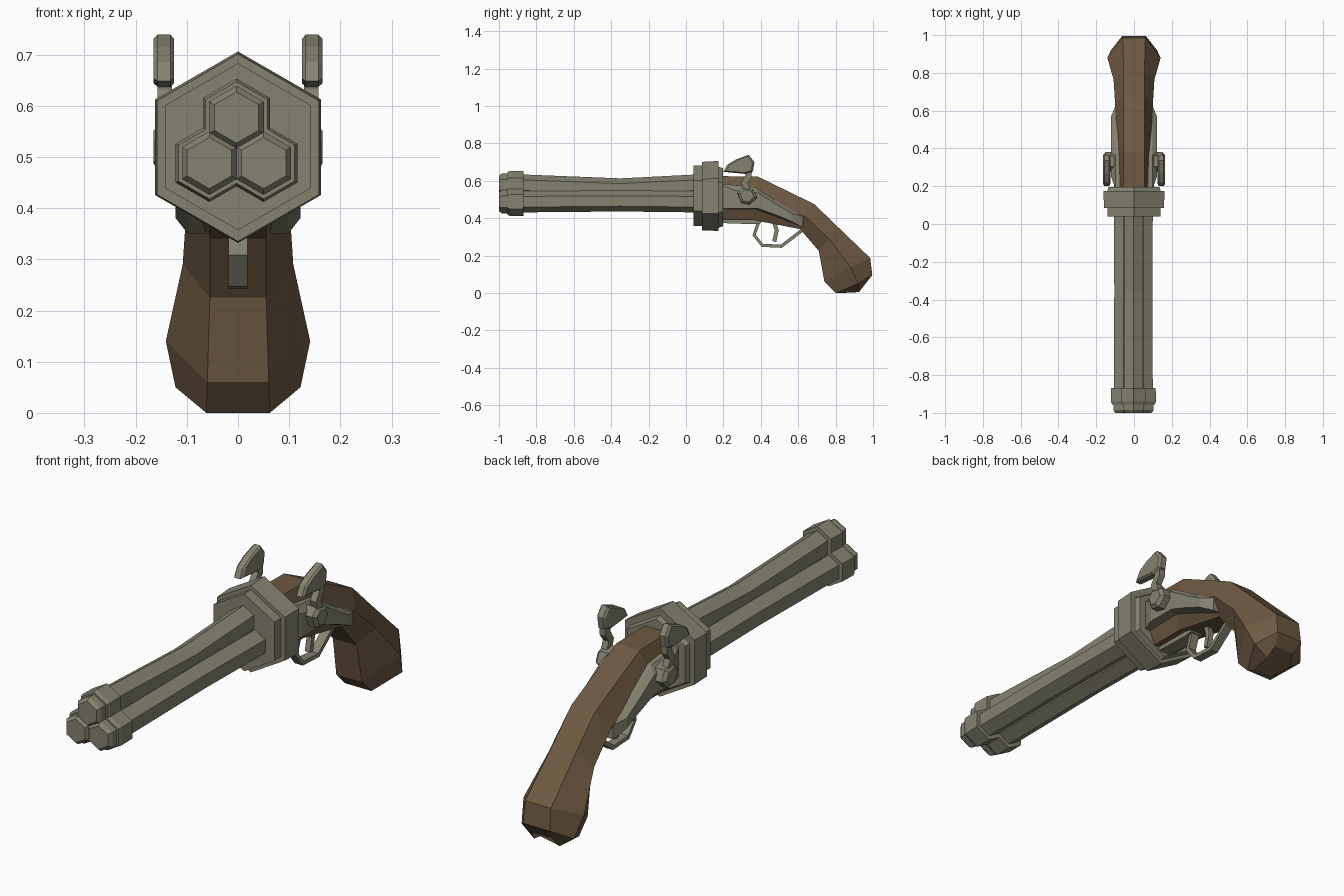
import bpy, bmesh, math
from mathutils import Vector

if "Cube" in bpy.data.objects:
    bpy.data.objects.remove(bpy.data.objects["Cube"])


def material(name, rgb):
    m = bpy.data.materials.new(name)
    m.diffuse_color = (*rgb, 1)
    m.use_nodes = True
    m.node_tree.nodes["Principled BSDF"].inputs["Base Color"].default_value = m.diffuse_color
    return m


METAL = material("aged metal", (0.235, 0.225, 0.16))
WOOD = material("walnut wood", (0.155, 0.1, 0.054))


def loft(name, sections, mat, closed=False):
    """Skin a list of equal-length point rings, capping the ends."""
    bm = bmesh.new()
    rings = [[bm.verts.new(p) for p in s] for s in sections]
    n = len(rings[0])
    pairs = list(zip(rings, rings[1:]))
    for a, b in pairs:
        for i in range(n):
            j = (i + 1) % n
            bm.faces.new((a[i], a[j], b[j], b[i]))
    bm.faces.new(rings[0])
    bm.faces.new(rings[-1])
    bmesh.ops.recalc_face_normals(bm, faces=bm.faces)
    me = bpy.data.meshes.new(name)
    bm.to_mesh(me)
    bm.free()
    me.materials.append(mat)
    ob = bpy.data.objects.new(name, me)
    bpy.context.collection.objects.link(ob)
    return ob


def hexagon(x, y, z, r):
    return [(x + r * math.sin(k * math.pi / 3), y, z + r * math.cos(k * math.pi / 3))
            for k in range(6)]


def hex_rod(name, stations, mat=METAL):
    return loft(name, [hexagon(*s) for s in stations], mat)


def slab(name, profile, stations, mat=METAL):
    """Extrude a (y, z) profile along x; stations are (x, scale about centre)."""
    cy = sum(p[0] for p in profile) / len(profile)
    cz = sum(p[1] for p in profile) / len(profile)
    return loft(name, [[(x, cy + (y - cy) * s, cz + (z - cz) * s) for y, z in profile]
                       for x, s in stations], mat)


def strap(name, path, half_width, thick, mat=METAL):
    """Flat bar following a (y, z) path."""
    pts = [Vector(p) for p in path]
    rings = []
    for i, p in enumerate(pts):
        d = (pts[min(i + 1, len(pts) - 1)] - pts[max(i - 1, 0)]).normalized()
        n = Vector((-d.y, d.x)) * thick / 2
        a, b = p + n, p - n
        w = half_width
        rings.append([(-w, a.x, a.y), (w, a.x, a.y), (w, b.x, b.y), (-w, b.x, b.y)])
    return loft(name, rings, mat)


# Three hexagonal barrels with muzzle collars and chamfered tips
for label, x, z, waist in (("top", 0, 0.577, 0.557), ("left", -0.053, 0.488, 0.492),
                           ("right", 0.053, 0.488, 0.492)):
    x -= 0.003
    hex_rod(label + "_barrel", [(x, -0.88, z, 0.057), (x, -0.35, waist, 0.056),
                                (x, 0.06, z, 0.057)])
    hex_rod(label + "_muzzle_collar", [(x, -0.955, z, 0.07), (x, -0.94, z, 0.076),
                                       (x, -0.868, z, 0.075)])
    hex_rod(label + "_muzzle_tip", [(x, -1.0, z, 0.05), (x, -0.985, z, 0.062),
                                    (x, -0.94, z, 0.062)])

# Stepped hexagonal breech block
hex_rod("breech_front_plate", [(0, 0.04, 0.52, 0.163), (0, 0.09, 0.52, 0.163)])
hex_rod("breech_block", [(0, 0.085, 0.518, 0.183), (0, 0.175, 0.519, 0.187)])
hex_rod("breech_rear_plate", [(0, 0.17, 0.512, 0.165), (0, 0.197, 0.512, 0.155)])


# Curved wooden grip: six-sided sections as top, side and bottom points
def grip_section(top, side, bottom, w, f):
    return [(-f, *top), (f, *top), (w, *side), (f, *bottom), (-f, *bottom), (-w, *side)]


loft("grip", [grip_section(*s) for s in (
    ((0.18, 0.625), (0.18, 0.51), (0.18, 0.39), 0.105, 0.055),
    ((0.385, 0.622), (0.37, 0.5), (0.36, 0.39), 0.104, 0.055),
    ((0.685, 0.476), (0.635, 0.41), (0.61, 0.342), 0.1, 0.055),
    ((0.80, 0.365), (0.765, 0.29), (0.71, 0.225), 0.108, 0.055),
    ((0.985, 0.187), (0.88, 0.14), (0.74, 0.06), 0.141, 0.06),
    ((0.996, 0.096), (0.92, 0.05), (0.80, 0.0), 0.122, 0.062),
    ((0.96, 0.05), (0.925, 0.005), (0.83, 0.0), 0.06, 0.045))], WOOD)

# Lock plates and hammers on both sides
plate = [(0.185, 0.585), (0.37, 0.565), (0.52, 0.47), (0.625, 0.41), (0.625, 0.35),
         (0.52, 0.395), (0.37, 0.45), (0.185, 0.45)]
head = [(0.2, 0.648), (0.22, 0.685), (0.27, 0.715), (0.335, 0.739), (0.366, 0.7),
        (0.358, 0.65), (0.315, 0.637)]
base = [(0.275, 0.535), (0.305, 0.565), (0.36, 0.555), (0.38, 0.51), (0.34, 0.472),
        (0.295, 0.482)]
for label, s in (("left", -1), ("right", 1)):
    slab(label + "_lock_plate", plate, [(s * 0.05, 1), (s * 0.098, 1), (s * 0.122, 0.72)])
    slab(label + "_hammer_head", head,
         [(s * 0.125, 0.85), (s * 0.132, 1), (s * 0.157, 1), (s * 0.165, 0.85)])
    slab(label + "_hammer_base", base, [(s * 0.1, 1), (s * 0.152, 1), (s * 0.165, 0.7)])
    neck = strap(label + "_hammer_neck",
                 [(0.335, 0.655), (0.335, 0.625), (0.312, 0.59), (0.33, 0.54)], 0.014, 0.034)
    neck.location.x = s * 0.143

# Trigger, guard and the plate they hang from
strap("trigger_plate", [(0.19, 0.385), (0.36, 0.379), (0.40, 0.385)], 0.03, 0.022)
strap("trigger_guard", [(0.39, 0.385), (0.364, 0.31), (0.408, 0.255), (0.51, 0.25),
                        (0.62, 0.335), (0.63, 0.36)], 0.019, 0.018)
strap("trigger", [(0.465, 0.40), (0.485, 0.335), (0.472, 0.275)], 0.012, 0.022)
